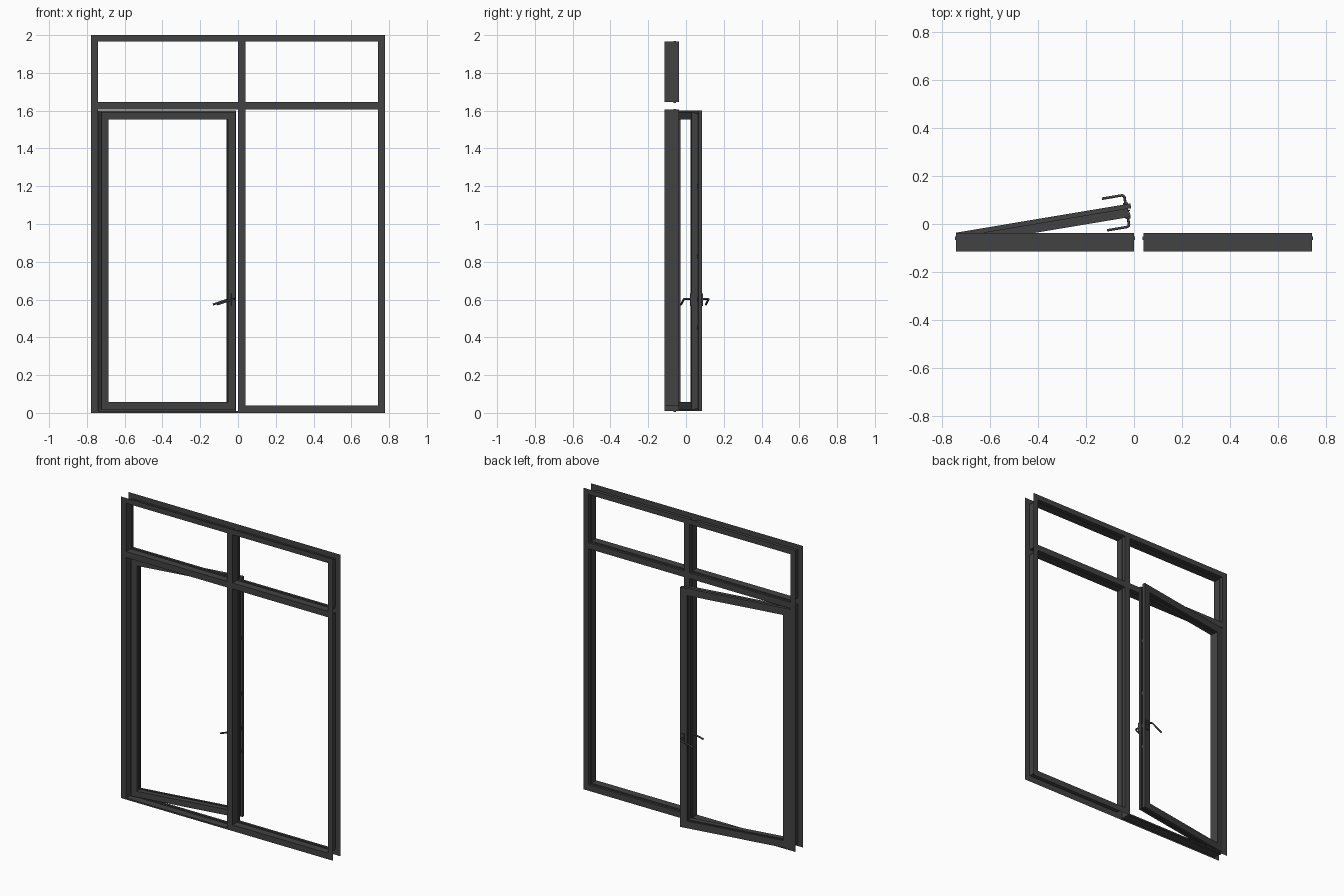
import bpy, bmesh, math
from mathutils import Matrix, Vector

if "Cube" in bpy.data.objects:
    bpy.data.objects.remove(bpy.data.objects["Cube"])

mat = bpy.data.materials.new("dark_grey")
mat.diffuse_color = (0.055, 0.055, 0.055, 1)
mat.use_nodes = True
mat.node_tree.nodes["Principled BSDF"].inputs["Base Color"].default_value = mat.diffuse_color


def finish(bm, name, parent=None):
    mesh = bpy.data.meshes.new(name)
    bm.to_mesh(mesh)
    bm.free()
    mesh.materials.append(mat)
    ob = bpy.data.objects.new(name, mesh)
    bpy.context.collection.objects.link(ob)
    ob.parent = parent
    return ob


def rect_sweep(bm, rect, profile, closed=False):
    """Mitred sweep of (inset, y) profile around a rectangle in xz."""
    x0, x1, z0, z1 = rect
    rings = []
    for d, y in profile:
        rings.append([bm.verts.new(p) for p in (
            (x0 + d, y, z0 + d), (x1 - d, y, z0 + d),
            (x1 - d, y, z1 - d), (x0 + d, y, z1 - d))])
    pairs = list(zip(rings, rings[1:] + rings[:1]))
    for a, b in pairs if closed else pairs[:-1]:
        for i in range(4):
            j = (i + 1) % 4
            bm.faces.new((a[i], b[i], b[j], a[j]))


def box(bm, x, y, z):
    c = Vector([(p[0] + p[1]) / 2 for p in (x, y, z)])
    s = [abs(p[1] - p[0]) for p in (x, y, z)]
    bmesh.ops.create_cube(bm, size=1, matrix=Matrix.Translation(c) @ Matrix.Diagonal((*s, 1)))


# Fixed frame: front and back plates joined by grooved reveals, open outside
FRONT, BACK = -0.115, -0.037
openings = [(-0.74, 0, 0.01, 1.605), (0.04, 0.74, 0.04, 1.605),
            (-0.74, 0, 1.645, 1.965), (0.04, 0.74, 1.645, 1.965)]
xs = [-0.777, -0.74, 0, 0.04, 0.74, 0.777]
zs = [0, 0.01, 0.04, 1.605, 1.645, 1.965, 2]
bm = bmesh.new()
for y in (FRONT, BACK):
    for xa, xb in zip(xs, xs[1:]):
        for za, zb in zip(zs, zs[1:]):
            cx, cz = (xa + xb) / 2, (za + zb) / 2
            if any(o[0] < cx < o[1] and o[2] < cz < o[3] for o in openings):
                continue
            pts = [(xa, y, za), (xb, y, za), (xb, y, zb), (xa, y, zb)]
            if y == BACK:
                pts.reverse()
            bm.faces.new([bm.verts.new(p) for p in pts])
reveal = [(0, FRONT), (0, -0.066), (-0.004, -0.066), (-0.004, -0.052), (0, -0.052), (0, BACK)]
for o in openings:
    rect_sweep(bm, o, reveal)
bmesh.ops.remove_doubles(bm, verts=bm.verts, dist=1e-5)
finish(bm, "window_frame")

# Hinge pivot carrying the opened sash
pivot = bpy.data.objects.new("sash_hinge", None)
bpy.context.collection.objects.link(pivot)
pivot.location = (-0.74, -0.036, 0)
pivot.rotation_euler.z = math.radians(9.5)

# Sash: stepped, grooved closed profile
W = 0.735
bm = bmesh.new()
rect_sweep(bm, (0, W, 0.01, 1.6), [
    (0, 0), (0, -0.02), (0.014, -0.02), (0.014, -0.036), (0.008, -0.036), (0.008, -0.055),
    (0.047, -0.055), (0.047, -0.022), (0.043, -0.022), (0.043, -0.012), (0.047, -0.012),
    (0.047, 0)], closed=True)
bmesh.ops.recalc_face_normals(bm, faces=bm.faces)
finish(bm, "door_sash", pivot)

# Lock strip and latches on the free edge
bm = bmesh.new()
box(bm, (W - 0.015, W - 0.012), (-0.033, -0.023), (0.4, 1.25))
for z in (0.45, 0.6, 0.83, 1.2):
    box(bm, (W - 0.013, W - 0.006), (-0.031, -0.025), (z - 0.012, z + 0.012))
finish(bm, "lock_strip", pivot)

# Lever handles with backplates on both faces
HX, HZ = W - 0.02, 0.6
for name, y0, s in (("inside", 0, 1), ("outside", -0.055, -1)):
    bm = bmesh.new()
    box(bm, (HX - 0.011, HX + 0.011), (y0, y0 + s * 0.006), (HZ - 0.033, HZ + 0.033))
    finish(bm, name + "_backplate", pivot)

    cu = bpy.data.curves.new(name + "_lever", 'CURVE')
    cu.dimensions = '3D'
    cu.bevel_depth = 0.0055
    cu.bevel_resolution = 2
    cu.use_fill_caps = True
    path = [(0, 0, 0), (0, 0.03, 0), (-0.003, 0.036, -0.001), (-0.009, 0.039, -0.003),
            (-0.092, 0.039, -0.03)]
    sp = cu.splines.new('POLY')
    sp.points.add(len(path) - 1)
    for p, (x, y, z) in zip(sp.points, path):
        p.co = (HX + x, y0 + s * y, HZ + 0.004 + z, 1)
    cu.materials.append(mat)
    ob = bpy.data.objects.new(name + "_lever", cu)
    bpy.context.collection.objects.link(ob)
    ob.parent = pivot
